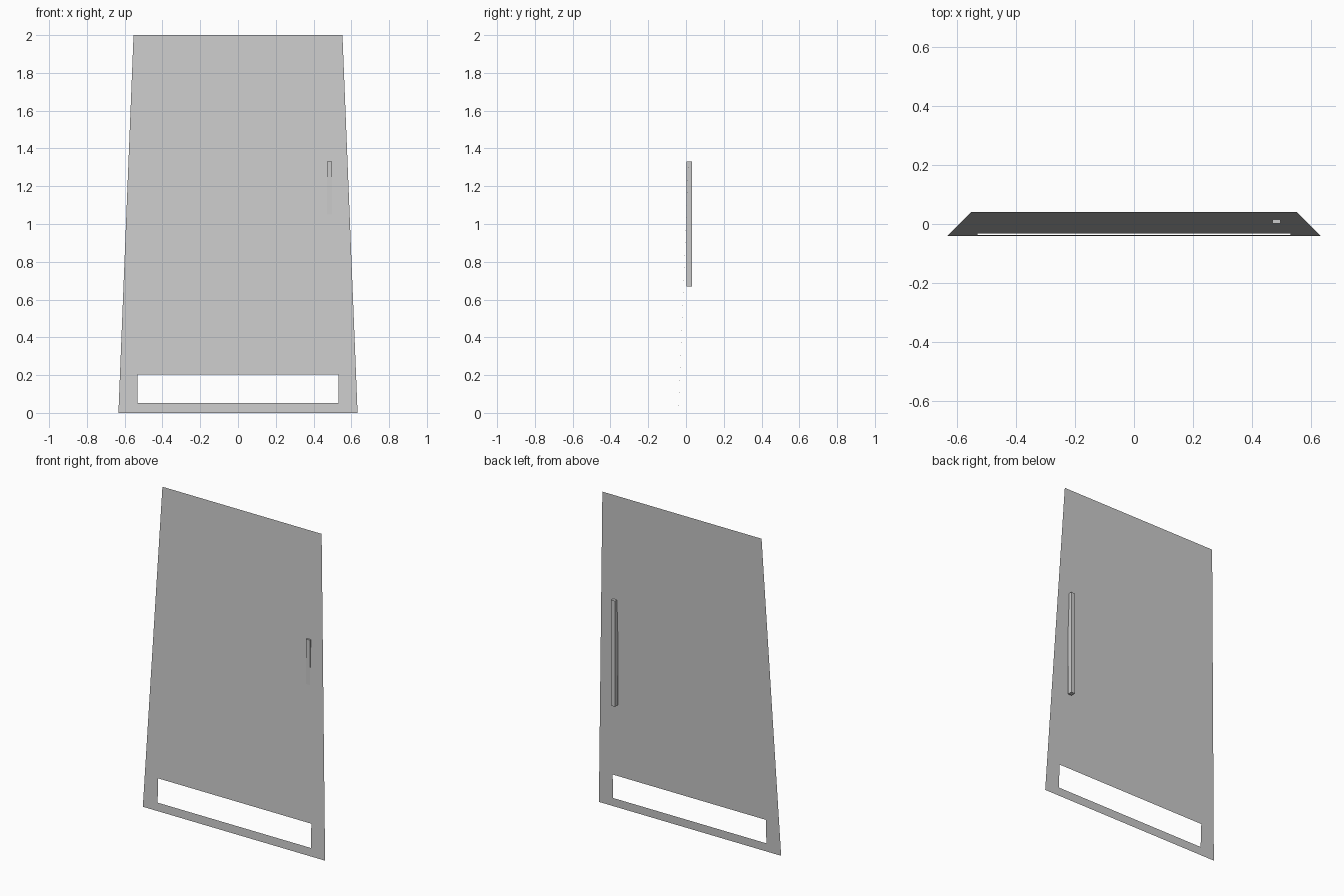
import bpy
import bmesh

cube = bpy.data.objects.get("Cube")
if cube:
    bpy.data.objects.remove(cube, do_unlink=True)

HEIGHT = 2.0
LEAN = 0.04          # forward at the foot, backward at the top
FOOT, TOP = 0.633, 0.553


def material(name, rgb):
    mat = bpy.data.materials.new(name)
    mat.use_nodes = True
    mat.diffuse_color = (*rgb, 1)
    mat.node_tree.nodes["Principled BSDF"].inputs["Base Color"].default_value = (*rgb, 1)
    return mat


def add_object(name, bm, mat):
    mesh = bpy.data.meshes.new(name)
    bm.to_mesh(mesh)
    bm.free()
    mesh.materials.append(mat)
    obj = bpy.data.objects.new(name, mesh)
    bpy.context.collection.objects.link(obj)
    return obj


grey = material("plain grey", (0.6, 0.6, 0.6))

# Leaning, tapered sheet with a letterbox slot near the foot
bm = bmesh.new()


def ring(half_low, half_high, low, high):
    corners = ((-half_low, low), (half_low, low), (half_high, high), (-half_high, high))
    return [bm.verts.new((x, LEAN * (2 * z / HEIGHT - 1), z)) for x, z in corners]


outer = ring(FOOT, TOP, 0, HEIGHT)
slot = ring(0.532, 0.532, 0.052, 0.202)
for i in range(4):
    j = (i + 1) % 4
    bm.faces.new((outer[i], outer[j], slot[j], slot[i]))
add_object("door_panel", bm, grey)

# Upright bar handle, its upper front end poking through the sheet
bm = bmesh.new()
bmesh.ops.create_cube(bm, size=1)
bmesh.ops.scale(bm, vec=(0.027, 0.031, 0.664), verts=bm.verts)
handle = add_object("door_handle", bm, grey)
handle.location = (0.484, 0.0175, 1.0)
